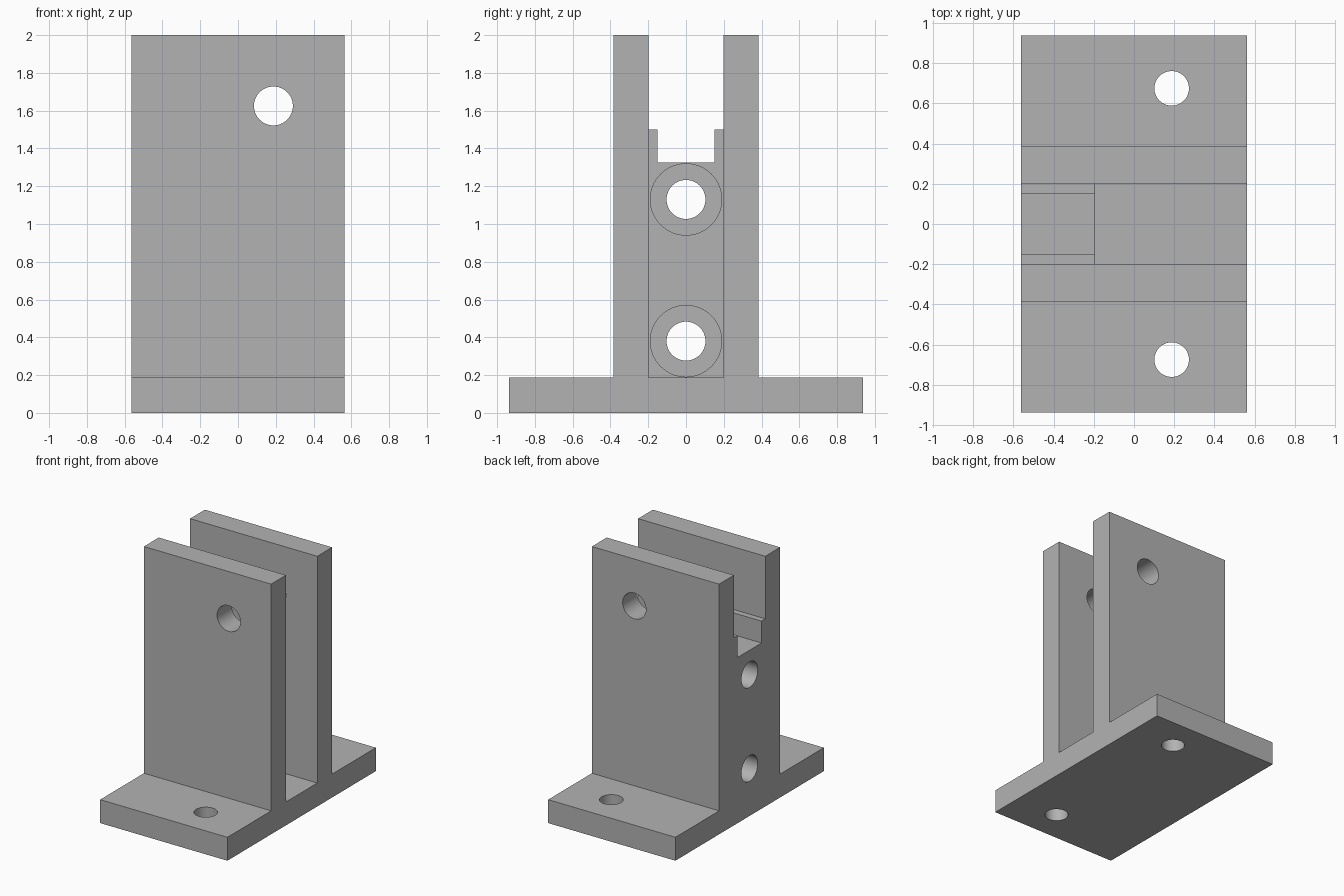
import bpy, bmesh
from math import pi
from mathutils import Matrix, Vector

if "Cube" in bpy.data.objects:
    bpy.data.objects.remove(bpy.data.objects["Cube"])

grey = bpy.data.materials.new("plain grey")
grey.use_nodes = True
colour = (0.45, 0.45, 0.45, 1)
grey.diffuse_color = colour
grey.node_tree.nodes["Principled BSDF"].inputs["Base Color"].default_value = colour

WIDTH = 1.125
BASE = 0.1875
GAP = 0.198
WALL = 0.385
WEB_FACE = -0.195


def add_object(name, bm):
    bmesh.ops.recalc_face_normals(bm, faces=bm.faces)
    mesh = bpy.data.meshes.new(name)
    bm.to_mesh(mesh)
    bm.free()
    mesh.materials.append(grey)
    obj = bpy.data.objects.new(name, mesh)
    bpy.context.collection.objects.link(obj)
    return obj


def cut(target, bm):
    """Subtract a temporary solid from the target."""
    cutter = add_object("cutter", bm)
    cutter.hide_render = True
    mod = target.modifiers.new("cut", "BOOLEAN")
    mod.operation = "DIFFERENCE"
    mod.solver = "EXACT"
    mod.object = cutter
    bpy.context.view_layer.objects.active = target
    bpy.ops.object.modifier_apply(modifier=mod.name)
    bpy.data.objects.remove(cutter)


def drill(target, centre, axis, radius, length):
    bm = bmesh.new()
    turn = Vector((0, 0, 1)).rotation_difference(Vector(axis)).to_matrix().to_4x4()
    bmesh.ops.create_cone(bm, cap_ends=True, segments=64, radius1=radius, radius2=radius,
                          depth=length, matrix=Matrix.Translation(centre) @ turn)
    cut(target, bm)


# Bracket body: mirrored end profile, extruded across the width
half = [(0.9375, 0), (0.9375, BASE), (WALL, BASE), (WALL, 2), (GAP, 2),
        (GAP, 1.5), (0.15, 1.5), (0.15, 1.325)]
profile = half + [(-y, z) for y, z in reversed(half)]
bm = bmesh.new()
end = bm.faces.new([bm.verts.new((-WIDTH / 2, y, z)) for y, z in profile])
extruded = bmesh.ops.extrude_face_region(bm, geom=[end])["geom"]
bmesh.ops.translate(bm, vec=(WIDTH, 0, 0),
                    verts=[v for v in extruded if isinstance(v, bmesh.types.BMVert)])
body = add_object("bracket_body", bm)

# Open channel between the walls, leaving the web at one end
bm = bmesh.new()
bmesh.ops.create_cube(bm, size=1, matrix=Matrix.Translation((WEB_FACE + 0.5, 0, BASE + 1))
                      @ Matrix.Diagonal((1, 2 * GAP, 2, 1)))
cut(body, bm)

# Counterbored bolt holes through the web
for z in (0.38, 1.13):
    drill(body, (-0.4, 0, z), (1, 0, 0), 0.103, 0.6)
    drill(body, (WEB_FACE, 0, z), (1, 0, 0), 0.189, 2 * BASE)

# Cross pin hole through both walls
drill(body, (0.1875, 0, 1.625), (0, 1, 0), 0.103, 1)

# Mounting holes in the foot flanges
for y in (-0.675, 0.675):
    drill(body, (0.1875, y, 0.1), (0, 0, 1), 0.086, 0.5)

bpy.ops.object.select_all(action="DESELECT")
body.select_set(True)
bpy.context.view_layer.objects.active = body
bpy.ops.object.shade_smooth_by_angle(angle=pi / 6)
